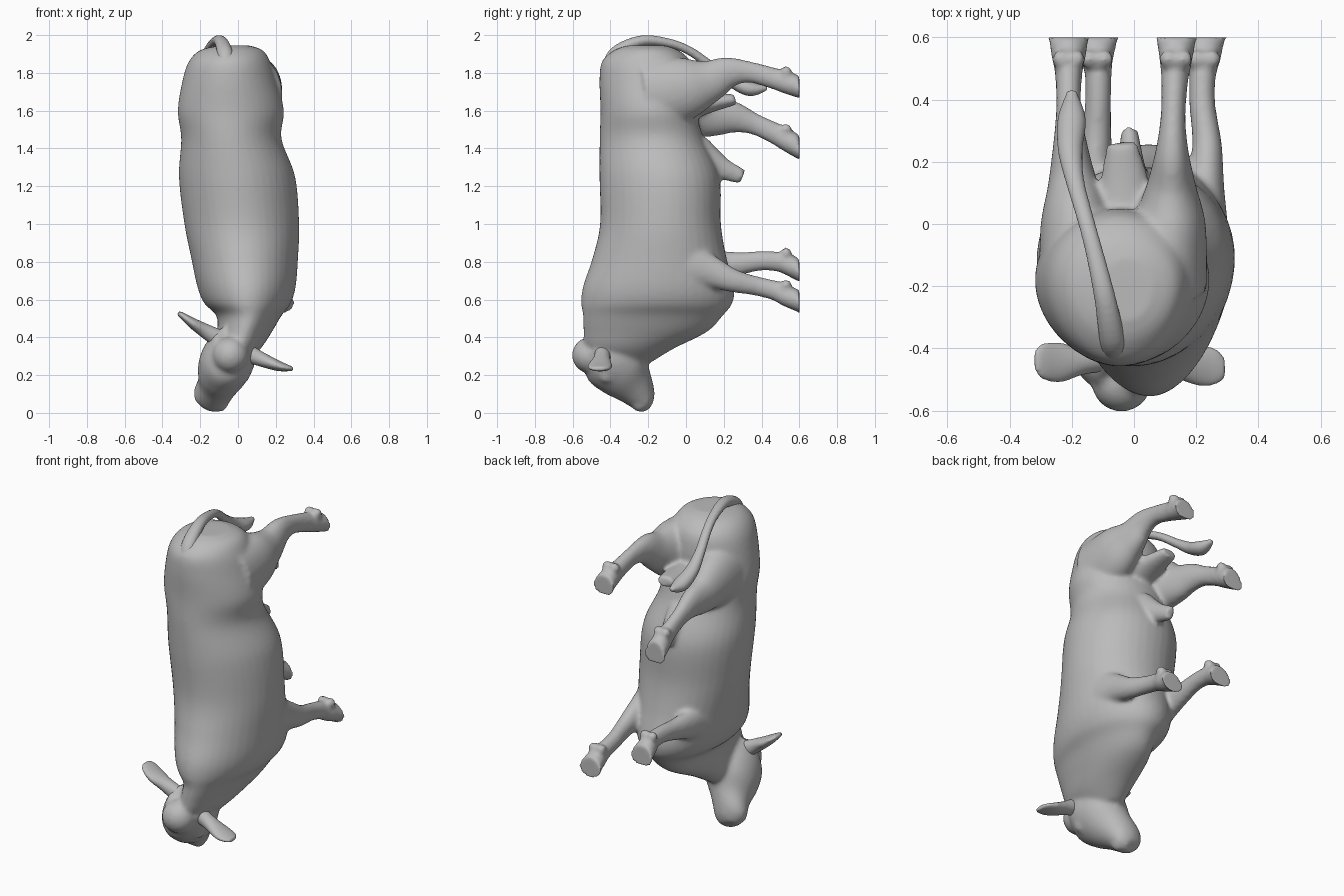
import bpy, bmesh, math
from mathutils import Vector

if "Cube" in bpy.data.objects:
    bpy.data.objects.remove(bpy.data.objects["Cube"], do_unlink=True)

GROUND = 0.6      # plane on which the soles lie
SIDES = 40
X_AXIS, Y_AXIS, Z_AXIS = Vector((1, 0, 0)), Vector((0, 1, 0)), Vector((0, 0, 1))

grey = bpy.data.materials.new("plain_grey")
grey.use_nodes = True
grey.diffuse_color = (0.5, 0.5, 0.5, 1)
grey.node_tree.nodes["Principled BSDF"].inputs["Base Color"].default_value = grey.diffuse_color


def spline(rows, steps=6):
    """Smooth curve through rows of position and radii."""
    rows = [Vector(row) for row in rows]
    padded = [rows[0]] + rows + [rows[-1]]
    samples = []
    for a, b, c, d in zip(padded, padded[1:], padded[2:], padded[3:]):
        for i in range(steps):
            t = i / steps
            samples.append(b + (c - a) * (t / 2)
                           + (a * 2 - b * 5 + c * 4 - d) * (t * t / 2)
                           + (b * 3 - a - c * 3 + d) * (t ** 3 / 2))
    return samples + [rows[-1]]


def loft(bm, rows, side=X_AXIS, axis=None, pinch=0.0):
    """Skin oval rings along a path; each row is x, y, z, half width, half depth.
    With an axis all rings stay parallel, otherwise they follow the path.
    Pinch narrows one side of the oval into an egg shape."""
    samples = spline(rows)
    centres = [Vector(s[:3]) for s in samples]
    rings = []
    for i, (centre, sample) in enumerate(zip(centres, samples)):
        before, after = centres[max(i - 1, 0)], centres[min(i + 1, len(centres) - 1)]
        tangent = (axis or after - before).normalized()
        across = (side - tangent * side.dot(tangent)).normalized()
        depth = tangent.cross(across)
        ring = []
        for k in range(SIDES):
            angle = math.tau * k / SIDES
            c, s = math.cos(angle), math.sin(angle)
            point = centre + across * (c * (1 + pinch * s) * sample[3]) + depth * (s * sample[4])
            point.y = min(point.y, GROUND)
            ring.append(bm.verts.new(point))
        rings.append(ring)
    for low, high in zip(rings, rings[1:]):
        for k in range(SIDES):
            n = (k + 1) % SIDES
            bm.faces.new((low[k], low[n], high[n], high[k]))
    bm.faces.new(rings[0])
    bm.faces.new(rings[-1])


def ball(bm, centre, radius):
    made = bmesh.ops.create_icosphere(bm, subdivisions=3, radius=radius)
    bmesh.ops.translate(bm, verts=made["verts"], vec=centre)


def finish(bm, name, voxel, smoothing):
    """Fuse the overlapping volumes into one smooth skin."""
    bmesh.ops.recalc_face_normals(bm, faces=bm.faces)
    mesh = bpy.data.meshes.new(name)
    bm.to_mesh(mesh)
    bm.free()
    mesh.materials.append(grey)
    mesh.shade_smooth()
    obj = bpy.data.objects.new(name, mesh)
    bpy.context.collection.objects.link(obj)
    remesh = obj.modifiers.new("fuse", "REMESH")
    remesh.mode = "VOXEL"
    remesh.voxel_size = voxel
    remesh.use_smooth_shade = True
    smooth = obj.modifiers.new("soften", "SMOOTH")
    smooth.factor = 0.5
    smooth.iterations = smoothing


body = bmesh.new()

# Torso and neck, level rings from rump down to throat
loft(body, [
    (-.02, -.21, 1.945, .08, .1),
    (-.035, -.21, 1.92, .165, .17),
    (-.045, -.21, 1.86, .215, .235),
    (-.045, -.205, 1.76, .248, .253),
    (-.038, -.2, 1.6, .28, .253),
    (-.035, -.18, 1.45, .265, .277),
    (-.005, -.14, 1.25, .307, .318),
    (.02, -.135, 1, .303, .32),
    (.035, -.14, .82, .282, .355),
    (.045, -.145, .67, .26, .4),
    (.05, -.155, .58, .228, .4),
    (.058, -.175, .515, .172, .37),
    (.035, -.215, .43, .145, .328),
    (0, -.3, .34, .12, .235),
    (-.03, -.32, .27, .08, .14),
], axis=Z_AXIS, pinch=0.08)

# Head, tilted slightly, from poll to muzzle
head_side = Vector((.93, 0, -.37))
loft(body, [
    (-.02, -.48, .38, .105, .1),
    (-.045, -.41, .305, .14, .17),
    (-.075, -.33, .235, .138, .168),
    (-.105, -.275, .155, .108, .118),
    (-.135, -.235, .1, .1, .088),
    (-.146, -.213, .065, .088, .068),
    (-.153, -.195, .038, .05, .038),
], head_side, Vector((-.25, .74, -.62)))
ball(body, (-.04, -.507, .305), .097)
for sign in (-1, 1):  # brows and nostrils
    ball(body, Vector((-.07, -.42, .235)) + head_side * (.092 * sign), .048)
    ball(body, Vector((-.143, -.245, .065)) + head_side * (.05 * sign), .042)

# Legs: joint positions per leg, limb thickness shared by pair
rear_girth = [(.135, .2), (.116, .165), (.08, .115), (.056, .085),
              (.041, .057), (.043, .056), (.055, .058), (.073, .06)]
front_girth = [(.11, .18), (.08, .14), (.06, .09), (.048, .062),
               (.042, .051), (.044, .053), (.056, .055), (.076, .06)]


def leg(joints, girth):
    loft(body, [joint + size for joint, size in zip(joints, girth)])
    x, y, z = joints[-2]
    for offset in (-.025, .025):  # dewclaws
        ball(body, (x + offset, y - .01, z + .062), .03)


leg([(.1, -.2, 1.68), (.115, 0, 1.72), (.12, .12, 1.755), (.122, .22, 1.8),
     (.125, .33, 1.805), (.13, .45, 1.775), (.135, .54, 1.745), (.135, .64, 1.715)], rear_girth)
leg([(-.17, -.2, 1.64), (-.185, 0, 1.61), (-.197, .13, 1.575), (-.205, .25, 1.565),
     (-.21, .36, 1.53), (-.21, .47, 1.48), (-.21, .54, 1.44), (-.21, .64, 1.385)], rear_girth)
leg([(.2, -.15, .78), (.222, 0, .775), (.23, .12, .75), (.235, .25, .7),
     (.22, .38, .67), (.22, .48, .645), (.225, .54, .615), (.225, .64, .58)], front_girth)
leg([(-.1, -.15, .76), (-.12, .02, .765), (-.125, .15, .775), (-.12, .28, .79),
     (-.115, .4, .805), (-.115, .49, .8), (-.12, .54, .785), (-.12, .64, .74)], front_girth)

# Underside parts
loft(body, [(-.01, .06, 1.37, .08, .1), (-.01, .19, 1.295, .045, .06), (-.015, .3, 1.25, .028, .04)])
loft(body, [(-.03, 0, 1.62, .1, .08), (-.03, .13, 1.64, .08, .05), (-.04, .26, 1.66, .05, .03)])

finish(body, "bull_body", 0.012, 8)

# Ears, flattened leaves on sturdy roots
for name, path in (
    ("left_ear", [(.03, -.44, .325), (.12, -.445, .285), (.21, -.455, .25), (.265, -.46, .237), (.292, -.46, .232)]),
    ("right_ear", [(-.08, -.43, .38), (-.17, -.44, .432), (-.24, -.445, .475), (-.295, -.44, .515), (-.318, -.44, .53)]),
):
    ear = bmesh.new()
    sizes = [(.042, .052), (.045, .039), (.064, .028), (.056, .017), (.03, .01)]
    loft(ear, [point + size for point, size in zip(path, sizes)], Y_AXIS)
    finish(ear, name, 0.007, 3)

# Tail arching over the rump, ending in a tuft
tail = bmesh.new()
path = [(-.06, -.415, 1.82), (-.07, -.365, 1.91), (-.095, -.23, 1.97),
        (-.13, -.08, 1.955), (-.16, .03, 1.91), (-.19, .14, 1.83),
        (-.205, .24, 1.76), (-.2, .34, 1.715), (-.2, .43, 1.72)]
widths = [.045, .042, .034, .028, .027, .03, .04, .045, .014]
loft(tail, [point + (w, w * .85) for point, w in zip(path, widths)])
finish(tail, "tail", 0.008, 3)
